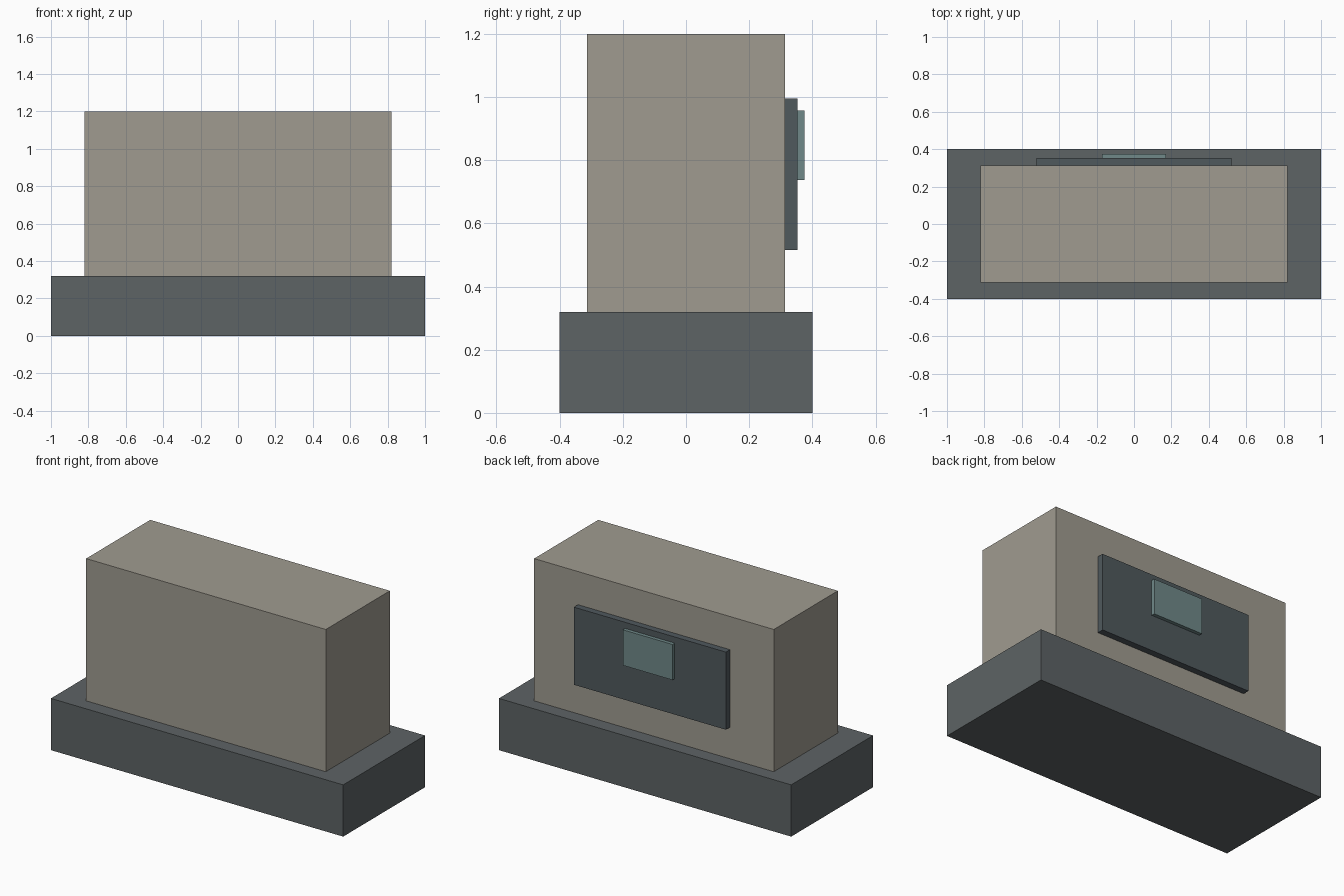
import bpy

if "Cube" in bpy.data.objects:
    bpy.data.objects.remove(bpy.data.objects["Cube"])


def material(name, rgb):
    mat = bpy.data.materials.new(name)
    mat.diffuse_color = (*rgb, 1)
    mat.use_nodes = True
    mat.node_tree.nodes["Principled BSDF"].inputs["Base Color"].default_value = mat.diffuse_color
    return mat


def box(name, x, y, z, mat):
    """Box spanning the given (min, max) range on each axis."""
    spans = (x, y, z)
    bpy.ops.mesh.primitive_cube_add(size=1, location=[(a + b) / 2 for a, b in spans])
    obj = bpy.context.object
    obj.name = name
    obj.scale = [b - a for a, b in spans]
    bpy.ops.object.transform_apply(location=False, rotation=False, scale=True)
    obj.data.materials.append(mat)
    return obj


slate = material("slate", (0.11, 0.125, 0.13))
stone = material("stone", (0.35, 0.33, 0.28))
dark_slate = material("dark_slate", (0.08, 0.10, 0.11))
teal = material("teal", (0.16, 0.25, 0.25))

# Wide plinth and main block
box("base", (-1, 1), (-0.4, 0.4), (0, 0.32), slate)
box("body", (-0.82, 0.82), (-0.313, 0.313), (0.32, 1.2), stone)

# Stacked plates on the back face
box("back_panel", (-0.52, 0.52), (0.313, 0.353), (0.515, 0.995), dark_slate)
box("back_window", (-0.17, 0.17), (0.353, 0.375), (0.737, 0.957), teal)
